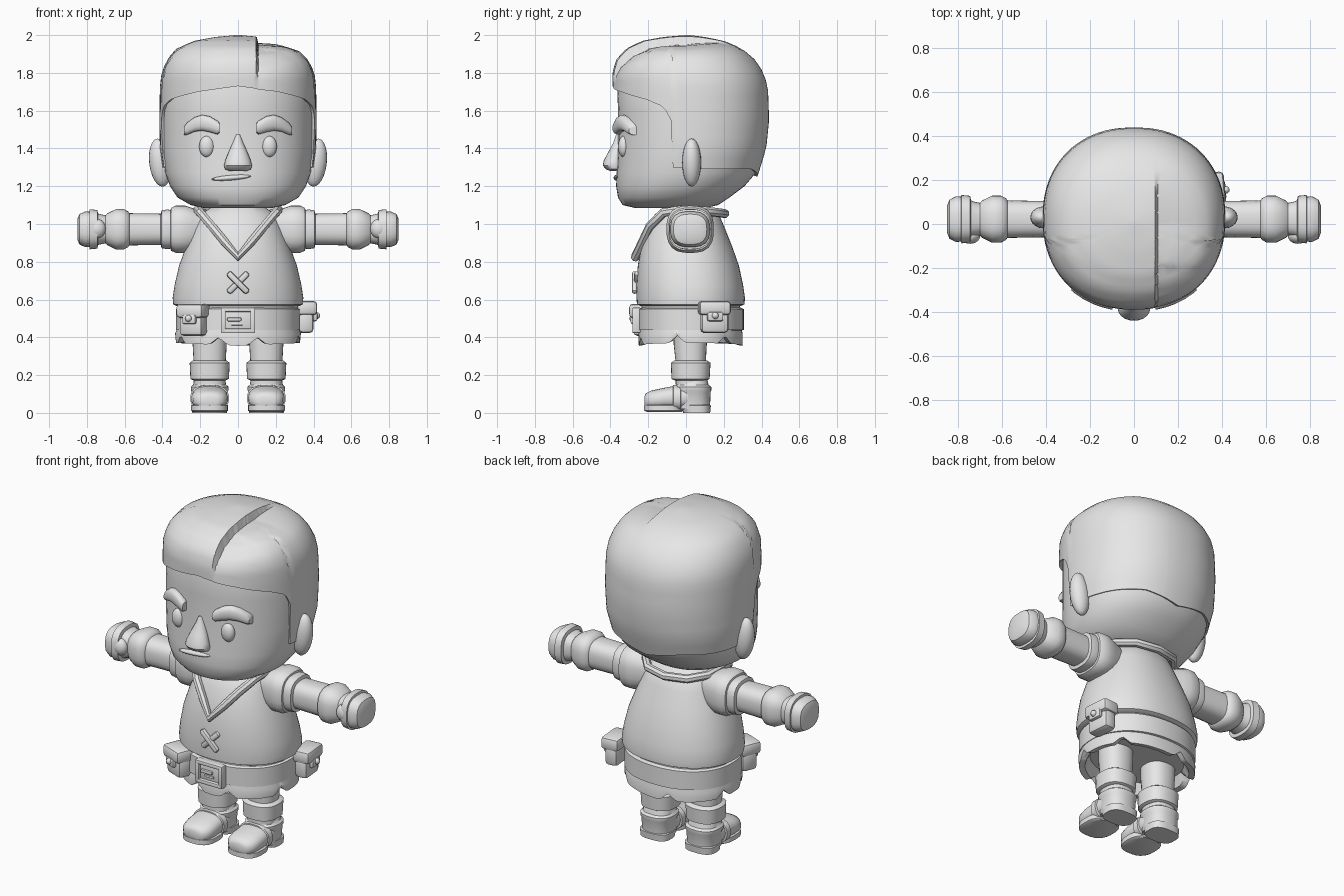
import bpy, bmesh, math
from mathutils import Matrix, Vector

if "Cube" in bpy.data.objects:
    bpy.data.objects.remove(bpy.data.objects["Cube"])

GREY = bpy.data.materials.new("plain_grey")
GREY.diffuse_color = (0.8, 0.8, 0.8, 1)
GREY.use_nodes = True
GREY.node_tree.nodes["Principled BSDF"].inputs["Base Color"].default_value = GREY.diffuse_color


def finish(name, bm):
    bmesh.ops.recalc_face_normals(bm, faces=bm.faces)
    me = bpy.data.meshes.new(name)
    bm.to_mesh(me)
    bm.free()
    me.materials.append(GREY)
    ob = bpy.data.objects.new(name, me)
    bpy.context.collection.objects.link(ob)
    return ob


def oval(ang, e):
    c, s = math.cos(ang), math.sin(ang)
    r = (abs(c) ** e + abs(s) ** e) ** (-1 / e)
    return r * c, r * s


def skin(bm, rows, caps=True):
    """Bridge rows of points into a closed tube."""
    rows = [[bm.verts.new(p) for p in r] for r in rows]
    n = len(rows[0])
    for a, b in zip(rows, rows[1:]):
        for i in range(n):
            j = (i + 1) % n
            bm.faces.new((a[i], a[j], b[j], b[i]))
    if caps:
        bm.faces.new(rows[0])
        bm.faces.new(rows[-1])


def loft(name, rings, axis="Z", n=32, e=2.2, s=1):
    """Rings are (position, half a, half b, centre a, centre b)."""
    rows = []
    for t, a, b, ca, cb in rings:
        row = []
        for i in range(n):
            u, v = oval(2 * math.pi * i / n, e)
            u, v = ca + a * u, cb + b * v
            p = {"Z": (u, v, t), "X": (t, u, v), "Y": (u, t, v)}[axis]
            row.append((p[0] * s, p[1], p[2]))
        rows.append(row)
    bm = bmesh.new()
    skin(bm, rows)
    return finish(name, bm)


def stack(name, table, e=2.2, n=40, cx=0):
    """Upright loft from (z, half width, front y, back y)."""
    return loft(name, [(z, h, (k - f) / 2, cx, (k + f) / 2) for z, h, f, k in table], n=n, e=e)


def box(bm, loc, size, bevel=0.012, rot=None):
    tmp = bmesh.new()
    bmesh.ops.create_cube(tmp, size=1, matrix=Matrix.Diagonal((*size, 1)))
    bmesh.ops.bevel(tmp, geom=tmp.edges[:], offset=bevel, segments=2, affect="EDGES", profile=0.5)
    tmp.transform(Matrix.Translation(loc) @ (rot or Matrix()))
    me = bpy.data.meshes.new("tmp")
    tmp.to_mesh(me)
    tmp.free()
    bm.from_mesh(me)
    bpy.data.meshes.remove(me)


def ball(name, loc, r, rot=(0, "X")):
    bm = bmesh.new()
    m = Matrix.Translation(loc) @ Matrix.Rotation(rot[0], 4, rot[1]) @ Matrix.Diagonal((*r, 1))
    bmesh.ops.create_uvsphere(bm, u_segments=20, v_segments=12, radius=1, matrix=m)
    return finish(name, bm)


def lerp(table, t):
    for a, b in zip(table, table[1:]):
        if t <= b[0]:
            k = max(0, (t - a[0]) / (b[0] - a[0]))
            return [p + (q - p) * k for p, q in zip(a, b)]
    return list(table[-1])


# Head
HEAD = [(1.085, .18, -.27, .10), (1.10, .25, -.335, .17), (1.14, .32, -.36, .23),
        (1.20, .36, -.37, .31), (1.27, .385, -.367, .37), (1.40, .402, -.36, .405),
        (1.60, .404, -.36, .42), (1.75, .40, -.365, .415), (1.85, .36, -.33, .35),
        (1.92, .22, -.20, .21)]
stack("head", HEAD, n=56)


def face_y(x, z):
    _, h, f, b = lerp(HEAD, z)
    return (f + b) / 2 - (b - f) / 2 * (1 - (abs(x) / h) ** 2.2) ** (1 / 2.2)


# Hair: a cap whose lower edge follows the hairline, with a stepped parting
HAIR = [(1.24, .39, -.38, .375), (1.40, .414, -.38, .425), (1.55, .416, -.385, .44),
        (1.72, .414, -.388, .434), (1.80, .405, -.39, .412), (1.87, .377, -.37, .365),
        (1.93, .325, -.315, .295), (1.97, .23, -.23, .20), (1.99, .12, -.12, .10),
        (2.0, .012, -.002, .02)]
LINE = [(0, 1.73), (30, 1.70), (56, 1.66), (70, 1.62), (75, 1.55), (77, 1.30),
        (110, 1.29), (150, 1.29), (180, 1.25)]
cols, levels = 96, 18
length = [0]
for p, q in zip(HAIR, HAIR[1:]):
    length.append(length[-1] + math.hypot(q[0] - p[0], q[1] - p[1]))
by_len = [(d, *h) for d, h in zip(length, HAIR)]
rows = [[] for _ in range(levels + 2)]
for i in range(cols):
    ang = 2 * math.pi * i / cols
    phi = abs((math.degrees(ang) + 90 + 180) % 360 - 180)
    low = lerp(LINE, phi)[1]
    start = lerp([(h[0], d) for d, h in zip(length, HAIR)], low)[1]
    u, v = oval(ang, 2.2)
    for k in range(levels + 1):
        _, z, h, f, b = lerp(by_len, start + (length[-1] - start) * k / levels)
        p = Vector((h * u, (f + b) / 2 + (b - f) / 2 * v, z))
        if k == 0:
            rows[0].append(Vector((p.x * .93, p.y * .93, z + .01)))
        rows[k + 1].append(p)
bm = bmesh.new()
skin(bm, rows)
for x in (.095, .108):
    bmesh.ops.bisect_plane(bm, geom=bm.verts[:] + bm.edges[:] + bm.faces[:],
                           plane_co=(x, 0, 0), plane_no=(1, 0, 0))
for v in bm.verts:
    if v.co.x > .1 and v.co.z > 1.7:
        fade = min(1, max(0, (.25 - v.co.y) / .25)) * min(1, (v.co.z - 1.7) / .2)
        fade *= max(0, 1 - (v.co.x - .1) / .33)
        v.co.z -= .045 * fade
        if v.co.y < -.2:
            v.co.y += .02 * fade
finish("hair", bm)

# Face details
for s, side in ((-1, "left"), (1, "right")):
    ball(side + "_ear", (s * .412, .03, 1.325), (.058, .05, .128), (s * .12, "Y"))
    ball(side + "_eye", (s * .165, face_y(.165, 1.41) + .005, 1.41), (.041, .03, .056))
    brow = [(.098, .026, 1.508), (.108, .036, 1.510), (.15, .042, 1.528), (.19, .042, 1.536),
            (.23, .038, 1.527), (.27, .032, 1.504), (.285, .022, 1.494)]
    loft(side + "_eyebrow", [(x, .03, r, face_y(x, 1.5) - .008, z) for x, r, z in brow],
         "X", 16, 2.6, s)
stack("nose", [(1.475, .01, -.37, -.33), (1.43, .028, -.385, -.33), (1.38, .05, -.412, -.33),
               (1.335, .068, -.436, -.33), (1.31, .074, -.44, -.33), (1.29, .068, -.425, -.33),
               (1.28, .045, -.40, -.33)], 2, 20)
ball("mouth", (-.035, face_y(.035, 1.245) + .004, 1.245), (.105, .02, .014), (-.08, "Y"))

# Tunic, skirt and belt
stack("tunic", [(.565, .325, -.24, .29), (.575, .343, -.26, .31), (.61, .346, -.262, .312),
                (.68, .335, -.262, .302), (.78, .312, -.255, .28), (.88, .275, -.237, .245),
                (.98, .235, -.205, .205), (1.05, .20, -.165, .175), (1.09, .14, -.12, .13)], n=56)
SKIRT = [(.57, .315, -.235, .285), (.47, .312, -.235, .285), (.42, .333, -.252, .30),
         (.355, .328, -.25, .30), (.36, .295, -.22, .27), (.43, .27, -.19, .24)]
NOTCHES = (-108, -72, -15, 40, 105, 165, 205)
rows = []
for k, (z, h, f, b) in enumerate(SKIRT):
    row = []
    for i in range(96):
        ang = 2 * math.pi * i / 96
        u, v = oval(ang, 2.2)
        gap = min(abs((math.degrees(ang) - a + 180) % 360 - 180) for a in NOTCHES)
        lift = max(0, 1 - gap / 9) * .04 + abs(u) * .015
        row.append((h * u, (f + b) / 2 + (b - f) / 2 * v, z + (lift if k in (3, 4) else 0)))
    rows.append(row)
bm = bmesh.new()
skin(bm, rows)
finish("skirt", bm)
stack("belt", [(.435, .31, -.235, .29), (.44, .328, -.254, .306), (.55, .328, -.254, .306),
               (.557, .31, -.235, .29)], n=56)
bm = bmesh.new()
box(bm, (0, -.25, .49), (.15, .03, .11), .005)
for s in (-1, 1):
    box(bm, (s * .078, -.262, .49), (.026, .045, .135), .007)
    box(bm, (0, -.262, .49 + s * .056), (.18, .045, .024), .007)
box(bm, (-.02, -.268, .495), (.075, .02, .02), .006)
box(bm, (-.005, -.266, .47), (.06, .014, .014), .004)
finish("belt_buckle", bm)


# Belt pouches
def pouch(name, loc, turn, w, d):
    bm = bmesh.new()
    box(bm, (0, 0, -.025), (w * .86, d, .125), .022)
    box(bm, (0, -.004, .045), (w, d + .03, .075), .02)
    box(bm, (0, -d / 2 - .01, .0), (w * .5, .025, .05), .01)
    bmesh.ops.create_uvsphere(bm, u_segments=12, v_segments=8, radius=.018,
                              matrix=Matrix.Translation((0, -d / 2 - .022, .005)))
    bm.transform(Matrix.Translation(loc) @ Matrix.Rotation(turn, 4, "Z"))
    finish(name, bm)


pouch("front_pouch", (-.235, -.215, .495), math.radians(-22), .155, .10)
pouch("side_pouch", (.355, .15, .51), math.radians(95), .17, .08)

# Neck band with a V at the front
half = [(.07, -.23, .905), (.14, -.19, .99), (.20, -.12, 1.06), (.215, -.02, 1.075),
        (.205, .09, 1.07), (.13, .175, 1.06)]
path = [(0, -.268, .825)] + half + [(0, .205, 1.055)] + [(-x, y, z) for x, y, z in half[::-1]]
cu = bpy.data.curves.new("collar", "CURVE")
cu.dimensions = "3D"
cu.bevel_depth, cu.bevel_resolution = .024, 2
sp = cu.splines.new("POLY")
sp.points.add(len(path) - 1)
for pt, p in zip(sp.points, path):
    pt.co = (*p, 1)
sp.use_cyclic_u = True
tmp = bpy.data.objects.new("collar_path", cu)
bm = bmesh.new()
me = tmp.to_mesh()
bm.from_mesh(me)
tmp.to_mesh_clear()
bpy.data.objects.remove(tmp)
finish("collar", bm)

# Crossed lacing on the chest
bm = bmesh.new()
for s in (-1, 1):
    box(bm, (0, -.266 - .006 * s, .69), (.15, .03, .034), .013,
        Matrix.Rotation(s * math.radians(45), 4, "Y"))
finish("chest_lacing", bm)

# Arms
ARM = {
    "sleeve": [(.17, .09, .09), (.24, .112, .112), (.28, .125, .125), (.33, .125, .125),
               (.355, .113, .113), (.36, .09, .09)],
    "sleeve_trim": [(.34, .10, .10), (.375, .105, .105), (.405, .10, .10), (.41, .08, .08)],
    "forearm": [(.38, .082, .082), (.50, .084, .084), (.62, .086, .086)],
    "wrist_cuff": [(.572, .08, .08), (.582, .095, .095), (.605, .107, .107), (.645, .107, .107),
                   (.69, .085, .085), (.705, .07, .07)],
    "hand": [(.68, .07, .07), (.73, .08, .08), (.765, .10, .092), (.81, .104, .094),
             (.84, .088, .08), (.85, .06, .055)],
    "hand_strap": [(.74, .08, .08), (.745, .106, .102), (.785, .11, .106), (.79, .08, .08)],
}
for s, side in ((-1, "left"), (1, "right")):
    for part, rings in ARM.items():
        loft(side + "_" + part, [(x, a, b, .022, .972) for x, a, b in rings], "X", 24, 2.8, s)
    ball(side + "_thumb", (s * .745, -.055, .975), (.045, .035, .05))

    # Legs and shoes
    c = s * .15
    stack(side + "_leg", [(.15, .085, -.055, .105), (.27, .085, -.055, .105),
                          (.36, .09, -.065, .11), (.46, .092, -.065, .11)], 2.4, 24, c)
    stack(side + "_leg_cuff", [(.172, .085, -.06, .11), (.18, .102, -.077, .125),
                               (.265, .106, -.08, .13), (.278, .088, -.06, .11)], 2.5, 24, c)
    stack(side + "_ankle", [(.02, .09, -.05, .127), (.11, .094, -.055, .13), (.12, .10, -.06, .134),
                            (.138, .10, -.06, .134), (.148, .088, -.05, .12), (.185, .08, -.045, .11)],
          2.5, 24, c)
    foot = [(-.22, .04, .025, .062), (-.212, .065, .04, .064), (-.185, .088, .05, .068),
            (-.13, .097, .056, .074), (-.06, .095, .063, .08), (.04, .09, .065, .085)]
    loft(side + "_foot", [(y, a, b, c, z) for y, a, b, z in foot], "Y", 24, 2.5)
    loft(side + "_shoe_strap", [(y, a, .07, c, .078) for y, a in
                                ((-.07, .09), (-.066, .102), (-.03, .102), (-.026, .09))], "Y", 24, 2.6)
    stack(side + "_sole", [(.006, .088, -.21, -.02), (.012, .098, -.222, -.015),
                           (.04, .098, -.222, -.015), (.045, .08, -.2, -.02)], 2.7, 28, c)
    stack(side + "_heel", [(0, .092, -.015, .128), (.04, .095, -.025, .132),
                           (.045, .08, -.02, .12)], 3, 24, c)

# Smooth shading with sharp edges kept
bpy.ops.object.select_all(action="SELECT")
bpy.context.view_layer.objects.active = bpy.context.selected_objects[0]
bpy.ops.object.shade_smooth_by_angle(angle=math.radians(38))
